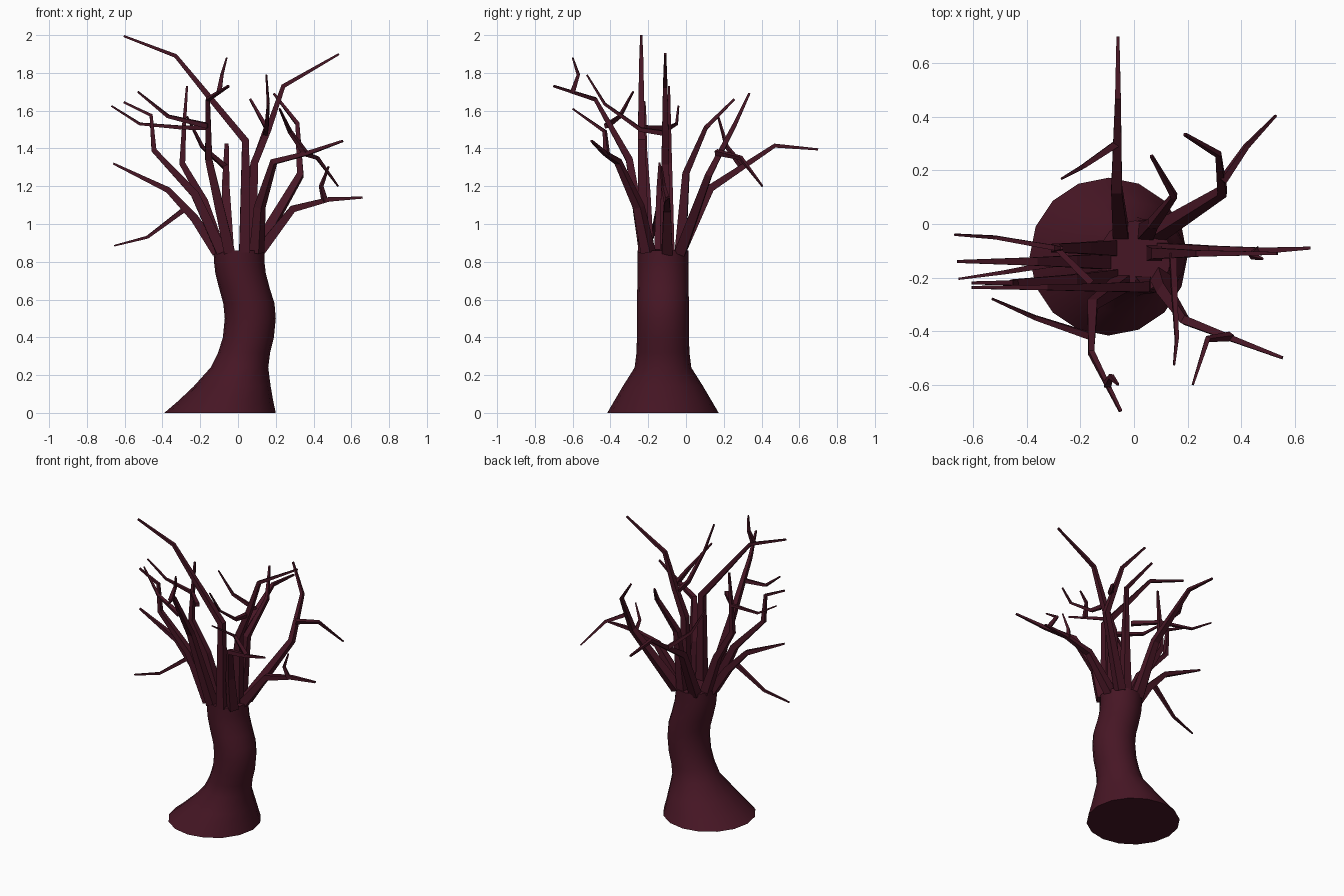
import bpy, bmesh, math
from mathutils import Vector

bark = bpy.data.materials.new("dark_bark")
bark.diffuse_color = (0.062, 0.008, 0.018, 1)


def loft(name, rings, smooth=False):
    """Skin a list of equal-sized point rings and cap both ends."""
    bm = bmesh.new()
    vr = [[bm.verts.new(p) for p in ring] for ring in rings]
    n = len(vr[0])
    for a, b in zip(vr, vr[1:]):
        for i in range(n):
            j = (i + 1) % n
            bm.faces.new((a[i], a[j], b[j], b[i]))
    bm.faces.new(vr[0][::-1])
    bm.faces.new(vr[-1])
    bmesh.ops.recalc_face_normals(bm, faces=bm.faces)
    me = bpy.data.meshes.new(name)
    bm.to_mesh(me)
    bm.free()
    ob = bpy.data.objects.new(name, me)
    bpy.context.collection.objects.link(ob)
    me.materials.append(bark)
    if smooth:
        bpy.context.view_layer.objects.active = ob
        ob.select_set(True)
        bpy.ops.object.shade_smooth_by_angle(angle=math.radians(40))
        ob.select_set(False)
    return ob


def branch(name, pts, w0, w1):
    """Tapered square stick along a bent path, widths w0 to w1."""
    pts = [Vector(p) for p in pts]
    segs = [(b - a).normalized() for a, b in zip(pts, pts[1:])]
    total = sum((b - a).length for a, b in zip(pts, pts[1:]))
    # square starts aligned to the horizontal heading of the branch
    out = pts[-1] - pts[0]
    out.z = 0
    u = out.normalized()
    rings, run = [], 0
    for i, p in enumerate(pts):
        if i:
            run += (p - pts[i - 1]).length
        t = (segs[max(i - 1, 0)] + segs[min(i, len(segs) - 1)]).normalized()
        u = (u - t * u.dot(t)).normalized()
        v = t.cross(u)
        h = (w0 + (w1 - w0) * run / total) / 2
        rings.append([p + u * h * a + v * h * b
                      for a, b in ((1, 1), (-1, 1), (-1, -1), (1, -1))])
    loft(name, rings)


# Trunk: z, left edge, right edge, depth radius
profile = [(0, -.39, .20, .295), (.06, -.32, .187, .26), (.14, -.235, .173, .213),
           (.24, -.145, .16, .15), (.32, -.105, .17, .14), (.40, -.08, .19, .138),
           (.50, -.07, .20, .137), (.58, -.078, .193, .137), (.66, -.10, .168, .136),
           (.74, -.12, .147, .134), (.80, -.127, .14, .134), (.86, -.13, .14, .135)]
rings = []
for z, l, r, d in profile:
    rings.append([((l + r) / 2 + (r - l) / 2 * math.cos(k * math.tau / 16),
                   -.122 + d * math.sin(k * math.tau / 16), z) for k in range(16)])
loft("trunk", rings, smooth=True)

# Main limbs rising from the rim of the trunk
B = .85
limbs = {
    "north": [(-.05, -.03, B), (-.065, .13, 1.19), (-.06, .47, 1.415), (-.06, .70, 1.395)],
    "inner_north_east": [(.045, -.03, B), (.07, .0, 1.27), (.15, .105, 1.51), (.065, .255, 1.66)],
    "north_east": [(.09, -.03, B), (.33, .12, 1.26), (.315, .26, 1.53), (.19, .335, 1.69)],
    "east": [(.11, -.10, B), (.29, -.10, 1.08), (.48, -.10, 1.13), (.66, -.09, 1.14)],
    "tall_east": [(.075, -.11, B), (.085, -.11, 1.32), (.16, -.11, 1.5), (.24, -.11, 1.73),
                  (.535, -.11, 1.90)],
    "south_east": [(.10, -.20, B), (.115, -.25, 1.09), (.19, -.36, 1.33), (.37, -.43, 1.375),
                   (.555, -.50, 1.44)],
    "tallest": [(.035, -.225, B), (.04, -.235, 1.44), (-.15, -.237, 1.67), (-.33, -.237, 1.89),
                (-.605, -.237, 1.995)],
    "south": [(-.045, -.22, B), (-.155, -.30, 1.34), (-.16, -.48, 1.66), (-.05, -.70, 1.73)],
    "south_west": [(-.085, -.20, B), (-.23, -.21, 1.16), (-.445, -.22, 1.39),
                   (-.46, -.22, 1.575), (-.605, -.22, 1.645)],
    "west": [(-.11, -.14, B), (-.23, -.14, 1.03), (-.37, -.14, 1.18), (-.66, -.14, 1.32)],
    "north_west": [(-.09, -.09, B), (-.18, -.09, 1.12), (-.295, -.09, 1.32),
                   (-.285, -.09, 1.53), (-.27, -.09, 1.73)],
}
for name, pts in limbs.items():
    branch(name + "_limb", pts, .058, .011)

# Thin twigs forking off the limbs
twigs = {
    "north": [(-.065, .30, 1.30), (-.19, .215, 1.41), (-.27, .17, 1.57)],
    "north_east": [(.33, .16, 1.38), (.42, .29, 1.35), (.53, .405, 1.20)],
    "east": [(.46, -.10, 1.12), (.44, -.12, 1.20), (.48, -.13, 1.305)],
    "tall_east": [(.145, -.11, 1.48), (.15, -.24, 1.50), (.16, -.43, 1.635), (.15, -.525, 1.79)],
    "south_east": [(.36, -.42, 1.37), (.275, -.43, 1.49), (.22, -.60, 1.61)],
    "south": [(-.10, -.60, 1.70), (-.085, -.57, 1.79), (-.06, -.60, 1.88)],
    "south_west": [(-.16, -.42, 1.52), (-.37, -.35, 1.57), (-.53, -.28, 1.70)],
    "west": [(-.28, -.145, 1.08), (-.48, -.18, .93), (-.655, -.205, .885)],
    "north_west": [(-.16, -.22, 1.51), (-.29, -.09, 1.51), (-.52, -.05, 1.53), (-.67, -.04, 1.625)],
}
for name, pts in twigs.items():
    branch(name + "_twig", pts, .026, .008)
